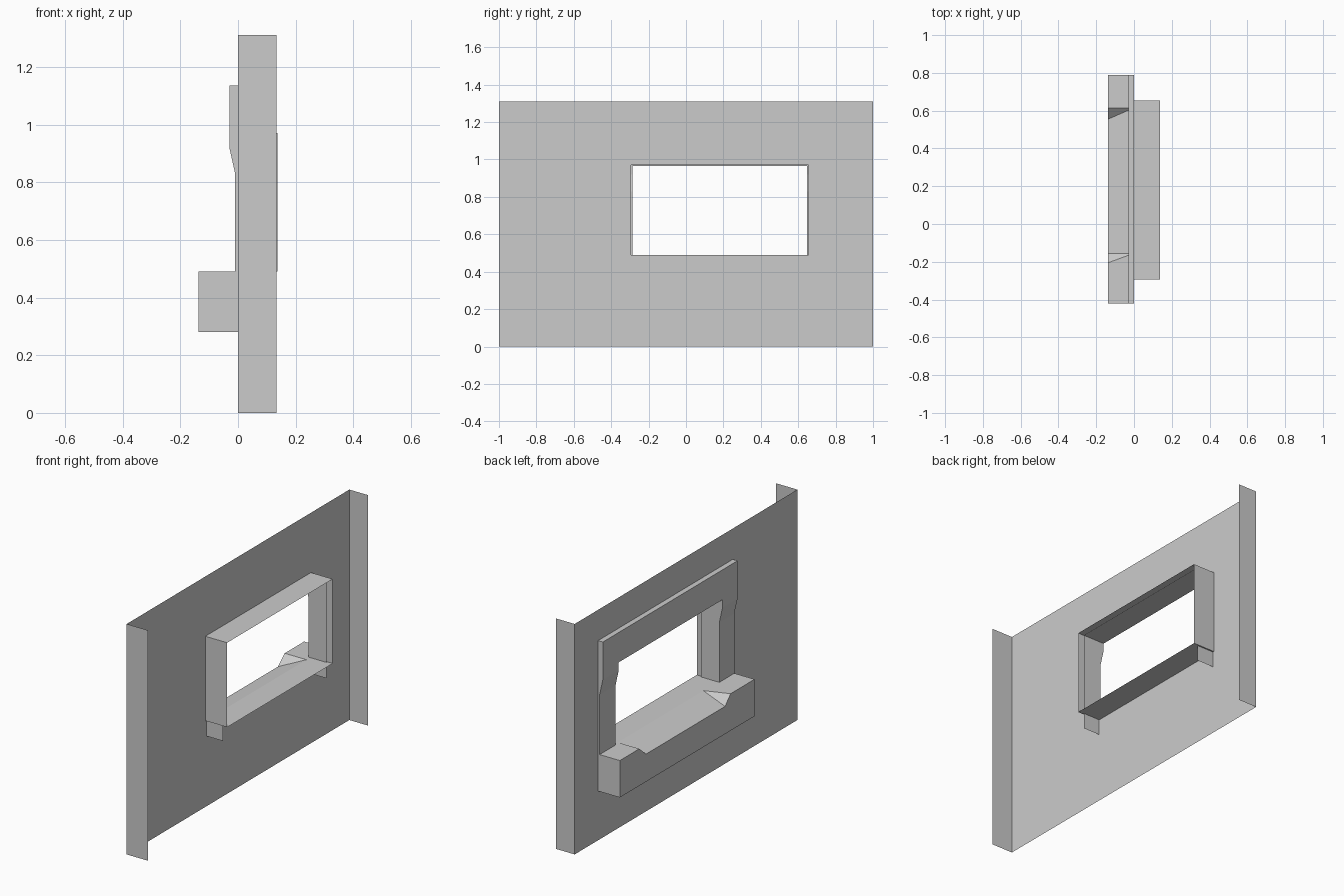
import bpy, bmesh

if "Cube" in bpy.data.objects:
    bpy.data.objects.remove(bpy.data.objects["Cube"])


def part(name, faces):
    """Build one object from a list of polygons, welding shared corners."""
    bm = bmesh.new()
    for f in faces:
        bm.faces.new([bm.verts.new(p) for p in f])
    bmesh.ops.remove_doubles(bm, verts=bm.verts, dist=1e-4)
    bmesh.ops.recalc_face_normals(bm, faces=bm.faces)
    me = bpy.data.meshes.new(name)
    bm.to_mesh(me)
    bm.free()
    ob = bpy.data.objects.new(name, me)
    bpy.context.collection.objects.link(ob)
    return ob


def rect(x, y0, y1, z0, z1):
    return [(x, y0, z0), (x, y1, z0), (x, y1, z1), (x, y0, z1)]


def bridge(a, b):
    n = len(a)
    return [[a[i], a[(i + 1) % n], b[(i + 1) % n], b[i]] for i in range(n)]


H = 1.31                     # wall height
D = 0.137                    # half depth of the whole model
SILL, HEAD = 0.49, 0.965     # opening bottom and top
HOLE = (-0.293, 0.655, SILL, 0.97)

# Wall sheet with window hole
part("wall", bridge(rect(0, -1, 1, 0, H), rect(0, *HOLE)))

# Return flanges at both ends
for name, y, depth in (("flange_left", -1, 0.133), ("flange_right", 1, 0.117)):
    part(name, [[(0, y, 0), (depth, y, 0), (depth, y, H), (0, y, H)]])

# Outer window tunnel
part("window_tunnel", bridge(rect(0, *HOLE), rect(D, *HOLE)))

# Tapered trim: side profile rows (x, z) across three columns, with inner jambs
rows = [(-0.01, SILL), (-0.01, 0.83), (-0.03, 0.92), (-0.03, HEAD), (-0.03, 1.135)]
cols = [-0.42, -0.285, 0.647, 0.79]
JX = 0.105
faces = []
for (xa, za), (xb, zb) in zip(rows, rows[1:]):
    for c in range(3):
        if c == 1 and za < HEAD:
            continue         # window opening
        y0, y1 = cols[c], cols[c + 1]
        faces.append([(xa, y0, za), (xa, y1, za), (xb, y1, zb), (xb, y0, zb)])
    for y in (cols[0], cols[3]):
        faces.append([(xa, y, za), (0, y, za), (0, y, zb), (xb, y, zb)])
    if za < HEAD:
        for y in cols[1:3]:
            faces.append([(xa, y, za), (JX, y, za), (JX, y, zb), (xb, y, zb)])
for y0, y1 in zip(cols, cols[1:]):
    faces.append([(-0.03, y0, 1.135), (-0.03, y1, 1.135), (0, y1, 1.135), (0, y0, 1.135)])
faces.append([(-0.03, cols[1], HEAD), (-0.03, cols[2], HEAD),
              (JX, cols[2], HEAD), (JX, cols[1], HEAD)])
part("window_trim", faces)

# Jamb ends hanging below the sill
part("jamb_ends", [[(0, y, 0.40), (JX, y, 0.40), (JX, y, SILL), (0, y, SILL)]
                   for y in cols[1:3]])

# Sill block with sloped recess in its top
Y0, Y1, B, LOW = -0.42, 0.79, 0.28, 0.437
front = [(-D, Y0, SILL), (-D, -0.205, SILL), (-D, -0.155, LOW),
         (-D, 0.555, LOW), (-D, 0.615, SILL), (-D, Y1, SILL)]
back = [(0, Y0, SILL), (0, -0.155, SILL), (0, 0.615, SILL), (0, Y1, SILL)]
f = [front + [(-D, Y1, B), (-D, Y0, B)],
     [front[0], front[1], back[1], back[0]],
     [front[1], front[2], back[1]],
     [front[2], back[2], back[1]],
     [front[2], front[3], back[2]],
     [front[3], front[4], back[2]],
     [front[4], front[5], back[3], back[2]],
     [(-D, Y0, B), (-D, Y1, B), (0, Y1, B), (0, Y0, B)]]
for y in (Y0, Y1):
    f.append([(-D, y, B), (0, y, B), (0, y, SILL), (-D, y, SILL)])
part("sill", f)
